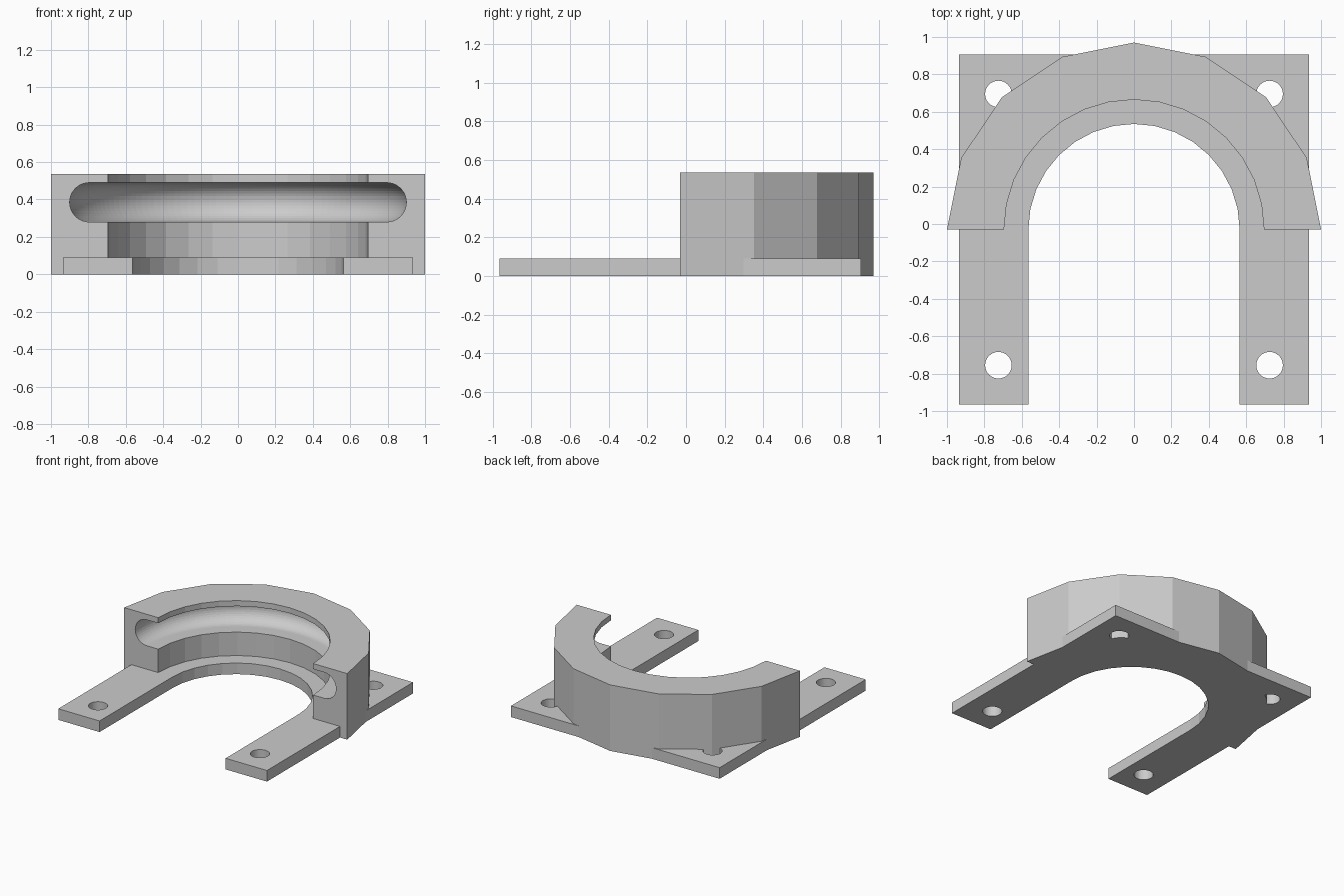
import bpy, bmesh
from math import sin, cos, pi

if "Cube" in bpy.data.objects:
    bpy.data.objects.remove(bpy.data.objects["Cube"])

CY = -0.03           # shared centre of the slot, ring and holes


def arc(r, n, a0=0.0, a1=pi, cx=0.0, cy=CY):
    return [(cx + r * cos(a0 + (a1 - a0) * i / n),
             cy + r * sin(a0 + (a1 - a0) * i / n)) for i in range(n + 1)]


def finish(name, bm):
    bmesh.ops.recalc_face_normals(bm, faces=bm.faces)
    mesh = bpy.data.meshes.new(name)
    bm.to_mesh(mesh)
    bm.free()
    ob = bpy.data.objects.new(name, mesh)
    bpy.context.collection.objects.link(ob)
    return ob


def prism(name, pts, z0, z1):
    bm = bmesh.new()
    face = bm.faces.new([bm.verts.new((x, y, z0)) for x, y in pts])
    ext = bmesh.ops.extrude_face_region(bm, geom=[face])
    verts = [g for g in ext["geom"] if isinstance(g, bmesh.types.BMVert)]
    bmesh.ops.translate(bm, verts=verts, vec=(0, 0, z1 - z0))
    return finish(name, bm)


def revolve(name, profile, steps):
    bm = bmesh.new()
    loops = []
    for i in range(steps):
        a = 2 * pi * i / steps
        loops.append([bm.verts.new((r * cos(a), CY + r * sin(a), z)) for r, z in profile])
    n = len(profile)
    for i in range(steps):
        p, q = loops[i], loops[(i + 1) % steps]
        for j in range(n):
            k = (j + 1) % n
            bm.faces.new((p[j], q[j], q[k], p[k]))
    return finish(name, bm)


def boolean(ob, other, op):
    mod = ob.modifiers.new("bool", 'BOOLEAN')
    mod.operation, mod.solver, mod.object = op, 'EXACT', other
    bpy.context.view_layer.objects.active = ob
    bpy.ops.object.modifier_apply(modifier=mod.name)
    bpy.data.objects.remove(other)


# U-shaped base plate with four screw holes
plate = prism("mounting_bracket",
              [(0.565, -0.965), (0.935, -0.965), (0.935, 0.905), (-0.935, 0.905),
               (-0.935, -0.965), (-0.565, -0.965)] + arc(0.565, 16)[::-1], 0, 0.09)
for x in (-0.725, 0.725):
    for y in (-0.725, 0.725):
        hole = prism("hole_cutter", arc(0.071, 32, 0, 2 * pi, x, CY + y)[:-1], -0.1, 0.2)
        boolean(plate, hole, 'DIFFERENCE')

# Half ring: coarse outside, finer inside
ring = prism("half_ring", arc(1.0, 8) + arc(0.695, 16)[::-1], 0, 0.535)

# Round-bottomed groove running around the inside wall
groove = revolve("groove_cutter",
                 [(0.6, 0.28)] + arc(0.105, 20, -pi / 2, pi / 2, 0.795, 0.385) + [(0.6, 0.49)], 144)
boolean(ring, groove, 'DIFFERENCE')
boolean(plate, ring, 'UNION')
